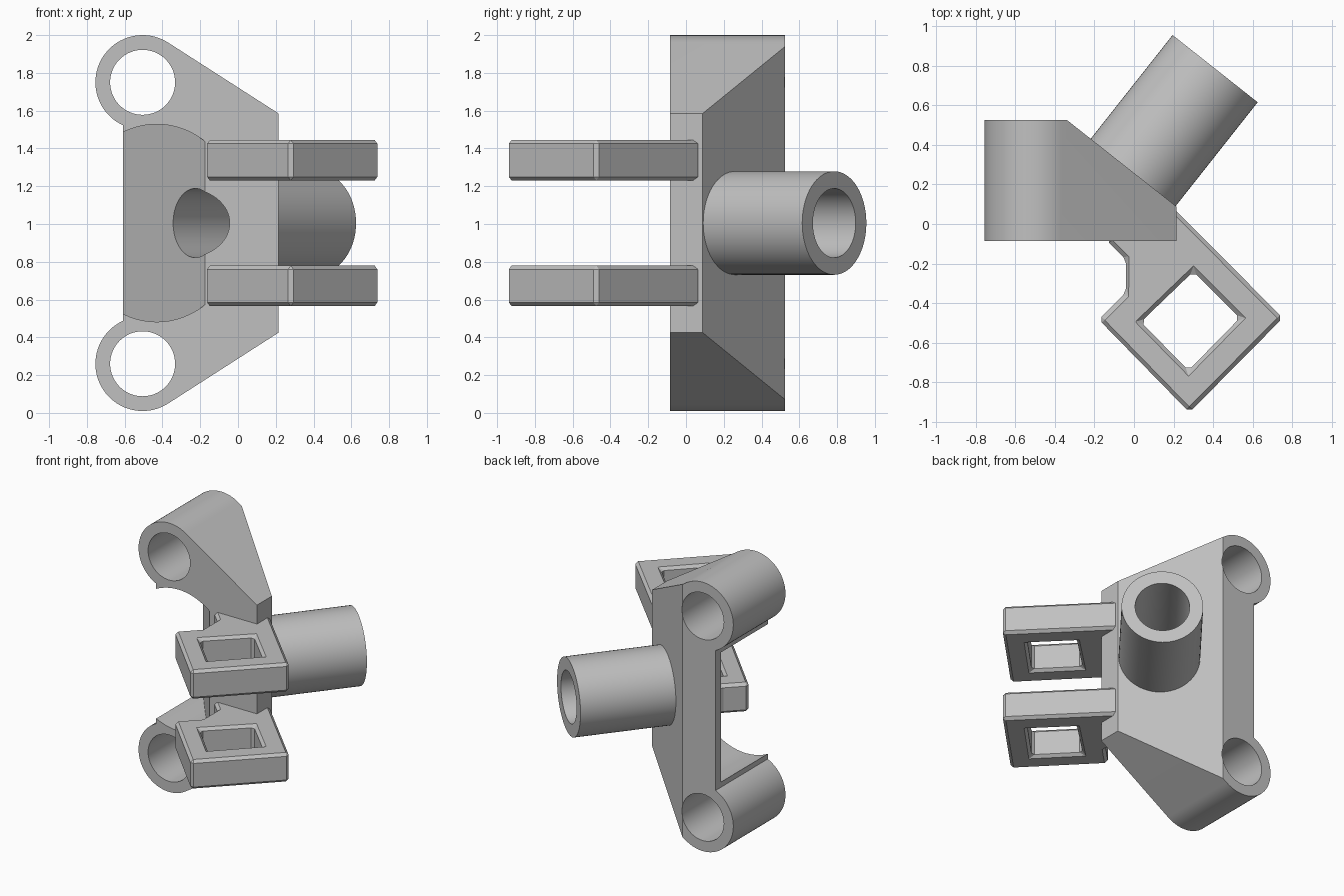
import bpy, bmesh, math
from mathutils import Vector

cube = bpy.data.objects.get("Cube")
if cube:
    bpy.data.objects.remove(cube, do_unlink=True)

grey = bpy.data.materials.new("plain_grey")
grey.use_nodes = True
grey.diffuse_color = (0.53, 0.53, 0.53, 1)
grey.node_tree.nodes["Principled BSDF"].inputs["Base Color"].default_value = grey.diffuse_color

MID = 1.005                      # height of the mirror plane
FRONT, BACK = -0.085, 0.525      # depth of the bracket
EYE = Vector((-0.505, 1.75))     # upper eye centre, in x and z
EYE_R = 0.25
AXIS = Vector((0.62, 0.785, 0)).normalized()
TUBE_END = Vector((0.41, 0.785, MID))


def prism(name, points, direction, cut=None):
    """Extrude an outline, optionally trimmed by a plane (point, removed side)."""
    bm = bmesh.new()
    face = bm.faces.new([bm.verts.new(p) for p in points])
    new = bmesh.ops.extrude_face_region(bm, geom=[face])["geom"]
    moved = [v for v in new if isinstance(v, bmesh.types.BMVert)]
    bmesh.ops.translate(bm, verts=moved, vec=direction)
    if cut:
        geom = bm.verts[:] + bm.edges[:] + bm.faces[:]
        res = bmesh.ops.bisect_plane(bm, geom=geom, plane_co=cut[0], plane_no=cut[1], clear_outer=True)
        edges = [e for e in res["geom_cut"] if isinstance(e, bmesh.types.BMEdge)]
        bmesh.ops.holes_fill(bm, edges=edges)
    bmesh.ops.recalc_face_normals(bm, faces=bm.faces[:])
    mesh = bpy.data.meshes.new(name)
    bm.to_mesh(mesh)
    bm.free()
    mesh.materials.append(grey)
    ob = bpy.data.objects.new(name, mesh)
    bpy.context.collection.objects.link(ob)
    return ob


def rod(name, start, direction, rx, rz, n=64):
    """Round or oval rod along a level direction."""
    side = Vector((0, 0, 1)).cross(direction).normalized()
    turn = [2 * math.pi * i / n for i in range(n)]
    ring = [start + side * rx * math.cos(a) + Vector((0, 0, rz * math.sin(a))) for a in turn]
    return prism(name, ring, direction)


def activate(ob):
    bpy.ops.object.select_all(action='DESELECT')
    ob.select_set(True)
    bpy.context.view_layer.objects.active = ob


def boolean(ob, other, operation='DIFFERENCE'):
    activate(ob)
    mod = ob.modifiers.new("boolean", 'BOOLEAN')
    mod.operation, mod.object, mod.solver = operation, other, 'EXACT'
    bpy.ops.object.modifier_apply(modifier=mod.name)
    bpy.data.objects.remove(other, do_unlink=True)


# Bracket outline: rounded eyes above and below, sloping to a narrow edge
corner = Vector((0.215, 1.585))
to_corner = corner - EYE
a0 = math.atan2(to_corner.y, to_corner.x) + math.acos(EYE_R / to_corner.length)
a1 = 2 * math.pi - math.acos((-0.61 - EYE.x) / EYE_R)
upper = [corner]
for i in range(41):
    a = a0 + (a1 - a0) * i / 40
    upper.append(EYE + EYE_R * Vector((math.cos(a), math.sin(a))))
outline = upper + [Vector((p.x, 2 * MID - p.y)) for p in reversed(upper)]
bracket = prism("bracket", [(p.x, FRONT, p.y) for p in outline], Vector((0, BACK - FRONT, 0)),
                ((0.215, 0.088, 0), AXIS))

# Angled tube on the sloping back
boolean(bracket, rod("tube", TUBE_END, AXIS * -0.72, 0.274, 0.274), 'UNION')

# Oval pocket in the front with a slanted floor
turn = [2 * math.pi * i / 80 for i in range(80)]
oval = [(-0.43 + 0.454 * math.cos(a), -0.3, MID + 0.523 * math.sin(a)) for a in turn]
pocket = prism("pocket_cutter", oval, Vector((0, 1.1, 0)),
               ((-0.175, FRONT, 0), (0.545, 0.435, 0)))
boolean(bracket, pocket)

# Bores through the tube and both eyes
boolean(bracket, rod("tube_cutter", TUBE_END + AXIS * 0.1, AXIS * -1.5, 0.183, 0.183))
for z in (EYE.y, 2 * MID - EYE.y):
    boolean(bracket, rod("eye_cutter", Vector((EYE.x, -0.4, z)), Vector((0, 1.3, 0)), 0.172, 0.172))
activate(bracket)
bpy.ops.object.shade_smooth_by_angle(angle=math.radians(25))

# Two chamfered clips with square windows
clip_outline = [(0.28, -0.952), (0.752, -0.475), (0.205, 0.075), (0.05, 0.075), (-0.14, -0.08),
                (-0.04, -0.18), (-0.04, -0.345), (-0.178, -0.483)]
window = [(0.035, -0.495), (0.3, -0.24), (0.535, -0.475), (0.275, -0.74)]
for name, z in (("lower_clip", 0.565), ("upper_clip", 1.23)):
    clip = prism(name, [(x, y, z) for x, y in clip_outline], Vector((0, 0, 0.215)))
    boolean(clip, prism("window_cutter", [(x, y, z - 0.1) for x, y in window], Vector((0, 0, 0.5))))
    activate(clip)
    bevel = clip.modifiers.new("chamfer", 'BEVEL')
    bevel.width, bevel.segments, bevel.limit_method = 0.025, 1, 'ANGLE'
    bpy.ops.object.modifier_apply(modifier=bevel.name)
